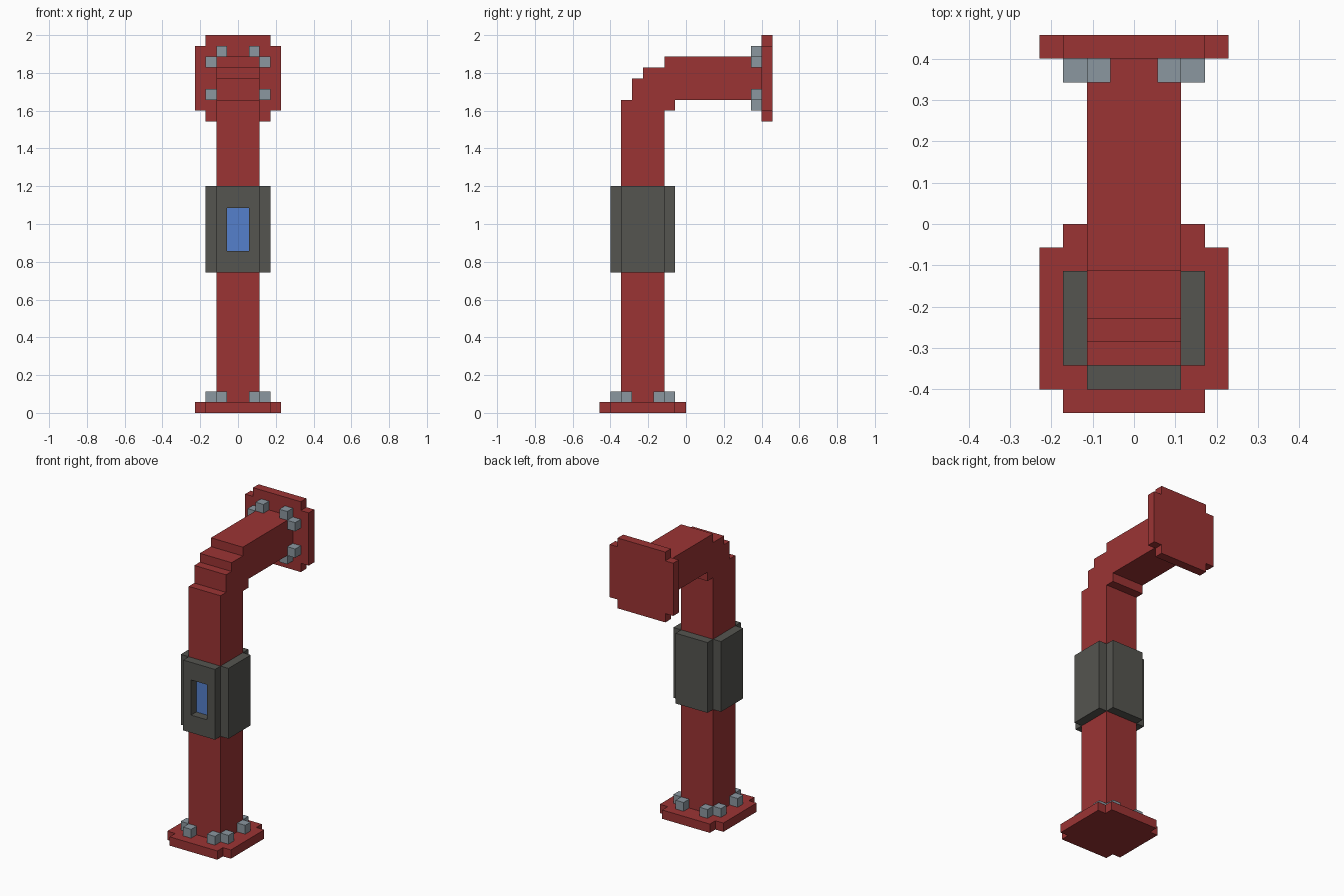
import bpy, bmesh

if "Cube" in bpy.data.objects:
    bpy.data.objects.remove(bpy.data.objects["Cube"])

U = 2 / 35  # one block of the grid


def material(name, rgb):
    m = bpy.data.materials.new(name)
    m.diffuse_color = (*rgb, 1)
    m.use_nodes = True
    m.node_tree.nodes["Principled BSDF"].inputs["Base Color"].default_value = m.diffuse_color
    return m


RED = material("dark red paint", (0.33, 0.034, 0.034))
GREY = material("charcoal grey", (0.09, 0.09, 0.08))
STEEL = material("bolt steel", (0.26, 0.31, 0.35))
BLUE = material("window blue", (0.09, 0.216, 0.604))


def prism(name, outline, axis, lo, hi, mat):
    """Extrude a 2D outline (in blocks) from lo to hi along x, y or z."""
    def place(p, d):
        co = list(p)
        co.insert("xyz".index(axis), d)
        return [c * U for c in co]
    bm = bmesh.new()
    face = bm.faces.new([bm.verts.new(place(p, lo)) for p in outline])
    ext = bmesh.ops.extrude_face_region(bm, geom=[face])
    shift = [0, 0, 0]
    shift["xyz".index(axis)] = (hi - lo) * U
    bmesh.ops.translate(bm, vec=shift,
                        verts=[g for g in ext["geom"] if isinstance(g, bmesh.types.BMVert)])
    bmesh.ops.recalc_face_normals(bm, faces=bm.faces)
    mesh = bpy.data.meshes.new(name)
    bm.to_mesh(mesh)
    bm.free()
    mesh.materials.append(mat)
    ob = bpy.data.objects.new(name, mesh)
    bpy.context.collection.objects.link(ob)
    return ob


def box(name, x, y, z, mat):
    return prism(name, [(x[0], y[0]), (x[1], y[0]), (x[1], y[1]), (x[0], y[1])],
                 "z", z[0], z[1], mat)


def notched(r, c):
    """Square of half size r with one-block corner notches, centred on (0, c)."""
    n = r - 1
    pts = [(n, -r), (n, -n), (r, -n), (r, n), (n, n), (n, r),
           (-n, r), (-n, n), (-r, n), (-r, -n), (-n, -n), (-n, -r)]
    return [(a, b + c) for a, b in pts]


# Bent pipe: side profile (y, z) with a stepped elbow
prism("bent_pipe",
      [(-6, 1), (-2, 1), (-2, 28), (-1, 28), (-1, 29), (7, 29), (7, 33),
       (-2, 33), (-2, 32), (-4, 32), (-4, 31), (-5, 31), (-5, 29), (-6, 29)],
      "x", -2, 2, RED)

# Flanges at both ends
prism("base_flange", notched(4, -4), "z", 0, 1, RED)
prism("upper_flange", notched(4, 31), "y", 7, 8, RED)

# Eight bolts on each flange
for sx in (-1, 1):
    for s in (-1, 1):
        for a, b in ((1.5, 2.5), (2.5, 1.5)):
            x = (sx * a - .5, sx * a + .5)
            v = (s * b - .5, s * b + .5)
            box("base_bolt", x, (v[0] - 4, v[1] - 4), (1, 2), STEEL)
            box("upper_bolt", x, (6, 7), (v[0] + 31, v[1] + 31), STEEL)

# Sleeve around the column, with a recessed window in front
sleeve = prism("sleeve", notched(3, -4), "z", 13, 21, GREY)
cutter = box("window_cutter", (-1, 1), (-8, -5.8), (15, 19), GREY)
cutter.hide_render = True
cutter.hide_viewport = True
cutter.display_type = 'WIRE'
mod = sleeve.modifiers.new("window_opening", 'BOOLEAN')
mod.operation = 'DIFFERENCE'
mod.solver = 'EXACT'
mod.object = cutter
box("window_glass", (-1, 1), (-6.05, -5.95), (15, 19), BLUE)
